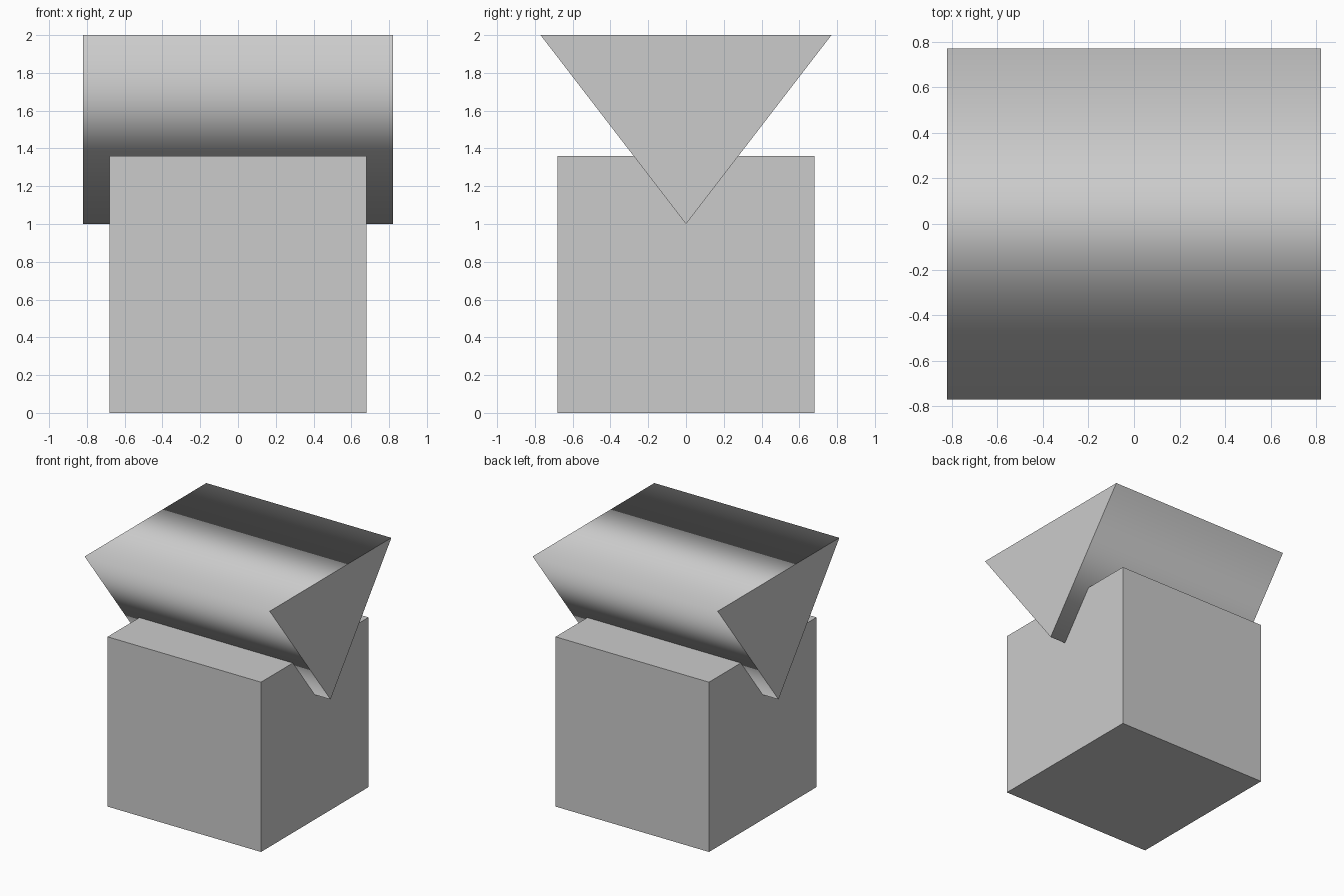
import bpy

if "Cube" in bpy.data.objects:
    bpy.data.objects.remove(bpy.data.objects["Cube"])

# Square base block
S = 0.68
bpy.ops.mesh.primitive_cube_add(size=2 * S, location=(0, 0, S))
bpy.context.object.name = "base_block"

# Triangular prism lying along x, point down, sunk into the block
L = 0.82
profile = [(0, 1.0), (0.77, 2.0), (-0.77, 2.0)]
verts = [(x, y, z) for x in (-L, L) for y, z in profile]
sides = [(i, (i + 1) % 3, (i + 1) % 3 + 3, i + 3) for i in range(3)]
faces = [(2, 1, 0), (3, 4, 5)] + sides
mesh = bpy.data.meshes.new("triangular_prism")
mesh.from_pydata(verts, [], faces)

# Long sides are shaded smooth, end caps stay crisp
for poly in mesh.polygons:
    poly.use_smooth = len(poly.vertices) == 4
for edge in mesh.edges:
    a, b = edge.vertices
    edge.use_edge_sharp = (a < 3) == (b < 3)

prism = bpy.data.objects.new("triangular_prism", mesh)
bpy.context.collection.objects.link(prism)
